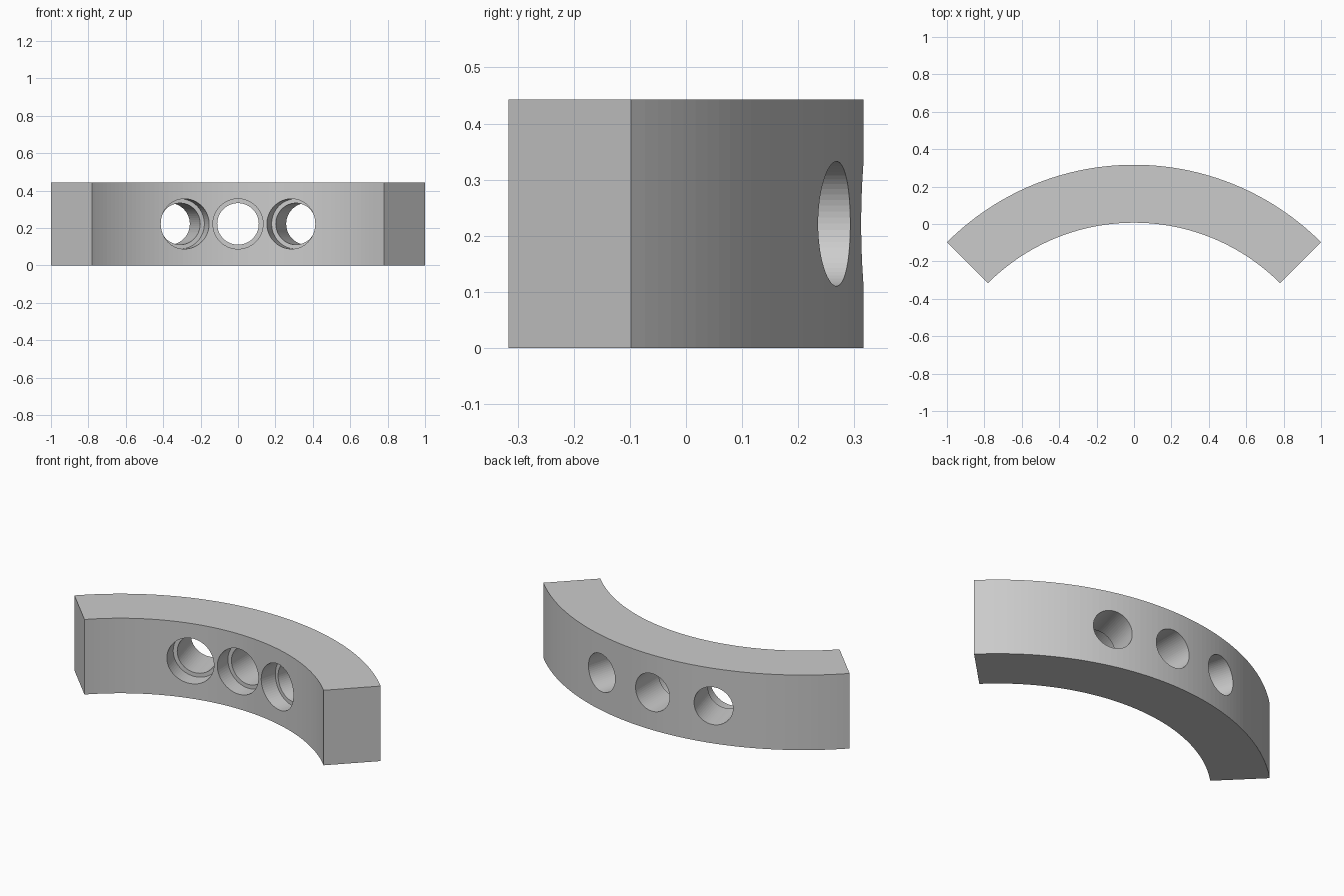
import bpy, bmesh, math
from mathutils import Matrix, Vector

if "Cube" in bpy.data.objects:
    bpy.data.objects.remove(bpy.data.objects["Cube"], do_unlink=True)

OUTER, INNER, HEIGHT = 1.4142, 1.1045, 0.443
CENTRE_Y = -1.0976
HALF_ANGLE = math.radians(45)
SEGMENTS = 64
BORE, COUNTERBORE, STEP = 0.111, 0.134, 1.195

grey = bpy.data.materials.new("plain grey")
grey.use_nodes = True
colour = (0.6, 0.6, 0.6, 1)
grey.diffuse_color = colour
grey.node_tree.nodes["Principled BSDF"].inputs["Base Color"].default_value = colour


def make_object(name, bm):
    bmesh.ops.recalc_face_normals(bm, faces=bm.faces)
    mesh = bpy.data.meshes.new(name)
    bm.to_mesh(mesh)
    bm.free()
    mesh.materials.append(grey)
    obj = bpy.data.objects.new(name, mesh)
    bpy.context.collection.objects.link(obj)
    return obj


def arc_points(radius):
    for i in range(SEGMENTS + 1):
        a = HALF_ANGLE * (2 * i / SEGMENTS - 1)
        yield Vector((radius * math.sin(a), CENTRE_Y + radius * math.cos(a), 0))


# Curved block: a quarter-ring outline pulled upward
bm = bmesh.new()
outline = list(arc_points(OUTER)) + list(arc_points(INNER))[::-1]
base = bm.faces.new([bm.verts.new(p) for p in outline])
pulled = bmesh.ops.extrude_face_region(bm, geom=[base])
top_verts = [g for g in pulled["geom"] if isinstance(g, bmesh.types.BMVert)]
bmesh.ops.translate(bm, verts=top_verts, vec=(0, 0, HEIGHT))
block = make_object("curved_block", bm)


def stepped_cutter(angle):
    """Counterbored drill shape pointing outward from the ring centre."""
    bm = bmesh.new()
    profile = [(1.06, COUNTERBORE), (STEP, COUNTERBORE), (STEP, BORE), (1.5, BORE)]
    rings = []
    for along, radius in profile:
        rings.append([bm.verts.new((radius * math.cos(t), along, radius * math.sin(t)))
                      for t in (math.tau * i / SEGMENTS for i in range(SEGMENTS))])
    for a, b in zip(rings, rings[1:]):
        for i in range(SEGMENTS):
            j = (i + 1) % SEGMENTS
            bm.faces.new((a[i], a[j], b[j], b[i]))
    bm.faces.new(rings[0])
    bm.faces.new(rings[-1])
    placement = Matrix.Translation((0, CENTRE_Y, HEIGHT / 2)) @ Matrix.Rotation(angle, 4, "Z")
    bmesh.ops.transform(bm, matrix=placement, verts=bm.verts)
    cutter = make_object("hole_cutter", bm)
    cutter.hide_render = True
    return cutter


# Three counterbored holes through the block
bpy.context.view_layer.objects.active = block
block.select_set(True)
for degrees in (-15, 0, 15):
    cutter = stepped_cutter(math.radians(degrees))
    cut = block.modifiers.new("hole", "BOOLEAN")
    cut.operation = "DIFFERENCE"
    cut.solver = "EXACT"
    cut.object = cutter
    bpy.ops.object.modifier_apply(modifier=cut.name)
    bpy.data.objects.remove(cutter, do_unlink=True)
